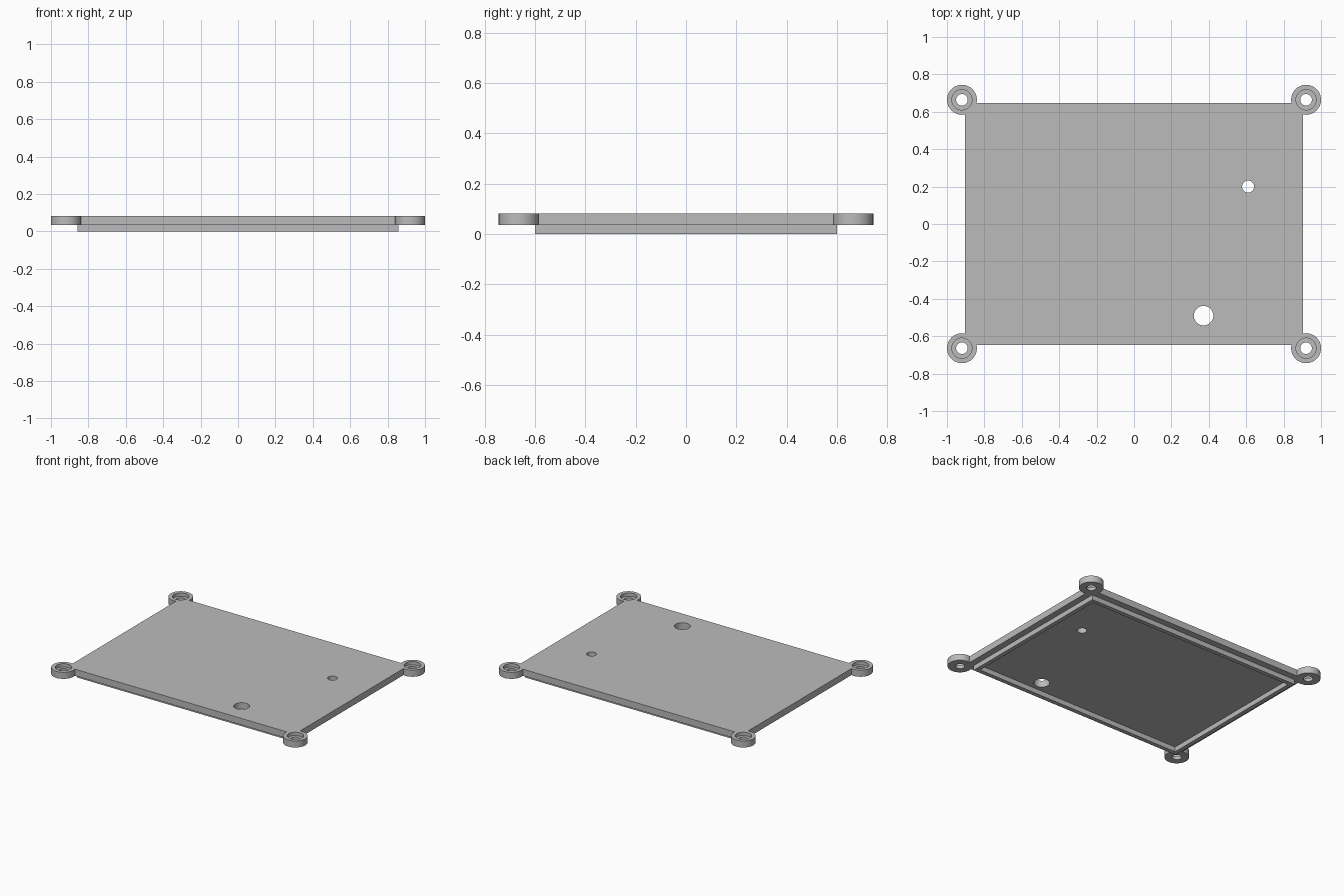
import bpy
import bmesh
from math import radians

if "Cube" in bpy.data.objects:
    bpy.data.objects.remove(bpy.data.objects["Cube"])

BASE, TOP = 0.035, 0.082      # underside and top of the plate
LUG_X, LUG_Y = 0.92, 0.664

grey = bpy.data.materials.new("plain grey")
grey.use_nodes = True
colour = (0.5, 0.5, 0.5, 1)
grey.diffuse_color = colour
grey.node_tree.nodes["Principled BSDF"].inputs["Base Color"].default_value = colour


def box(name, half_x, half_y, z0, z1):
    bpy.ops.mesh.primitive_cube_add(size=1, location=(0, 0, (z0 + z1) / 2))
    ob = bpy.context.object
    ob.name = name
    ob.scale = (2 * half_x, 2 * half_y, z1 - z0)
    bpy.ops.object.transform_apply(location=True, scale=True)
    ob.data.materials.append(grey)
    return ob


def cylinder(name, x, y, radius, z0, z1):
    bpy.ops.mesh.primitive_cylinder_add(
        vertices=64, radius=radius, depth=z1 - z0, location=(x, y, (z0 + z1) / 2))
    ob = bpy.context.object
    ob.name = name
    ob.data.materials.append(grey)
    return ob


def combine(target, tool, operation):
    """Apply a boolean and remove the tool object."""
    mod = target.modifiers.new("combine", "BOOLEAN")
    mod.operation, mod.object, mod.solver = operation, tool, "EXACT"
    bpy.context.view_layer.objects.active = target
    bpy.ops.object.modifier_apply(modifier=mod.name)
    bpy.data.objects.remove(tool)


# Cover plate with a screw lug at each corner
plate = box("cover_plate", 0.903, 0.647, BASE, TOP)
corners = [(sx * LUG_X, sy * LUG_Y) for sx in (-1, 1) for sy in (-1, 1)]
for x, y in corners:
    combine(plate, cylinder("lug", x, y, 0.08, BASE, TOP), "UNION")

# Counterbored screw holes
for x, y in corners:
    combine(plate, cylinder("counterbore", x, y, 0.054, TOP - 0.024, TOP + 0.1), "DIFFERENCE")
    combine(plate, cylinder("screw_hole", x, y, 0.031, -0.1, TOP + 0.1), "DIFFERENCE")

# Two round openings in the plate
for x, y, radius in ((0.61, 0.2, 0.032), (0.372, -0.49, 0.052)):
    combine(plate, cylinder("opening", x, y, radius, -0.1, TOP + 0.1), "DIFFERENCE")

# Thin locating rim under the plate
rim = box("locating_rim", 0.857, 0.6, 0, BASE)
combine(rim, box("rim_hollow", 0.827, 0.57, -0.1, BASE + 0.1), "DIFFERENCE")

# Smooth round walls, crisp edges
bpy.ops.object.select_all(action="DESELECT")
plate.select_set(True)
bpy.context.view_layer.objects.active = plate
bpy.ops.object.shade_smooth_by_angle(angle=radians(30))
